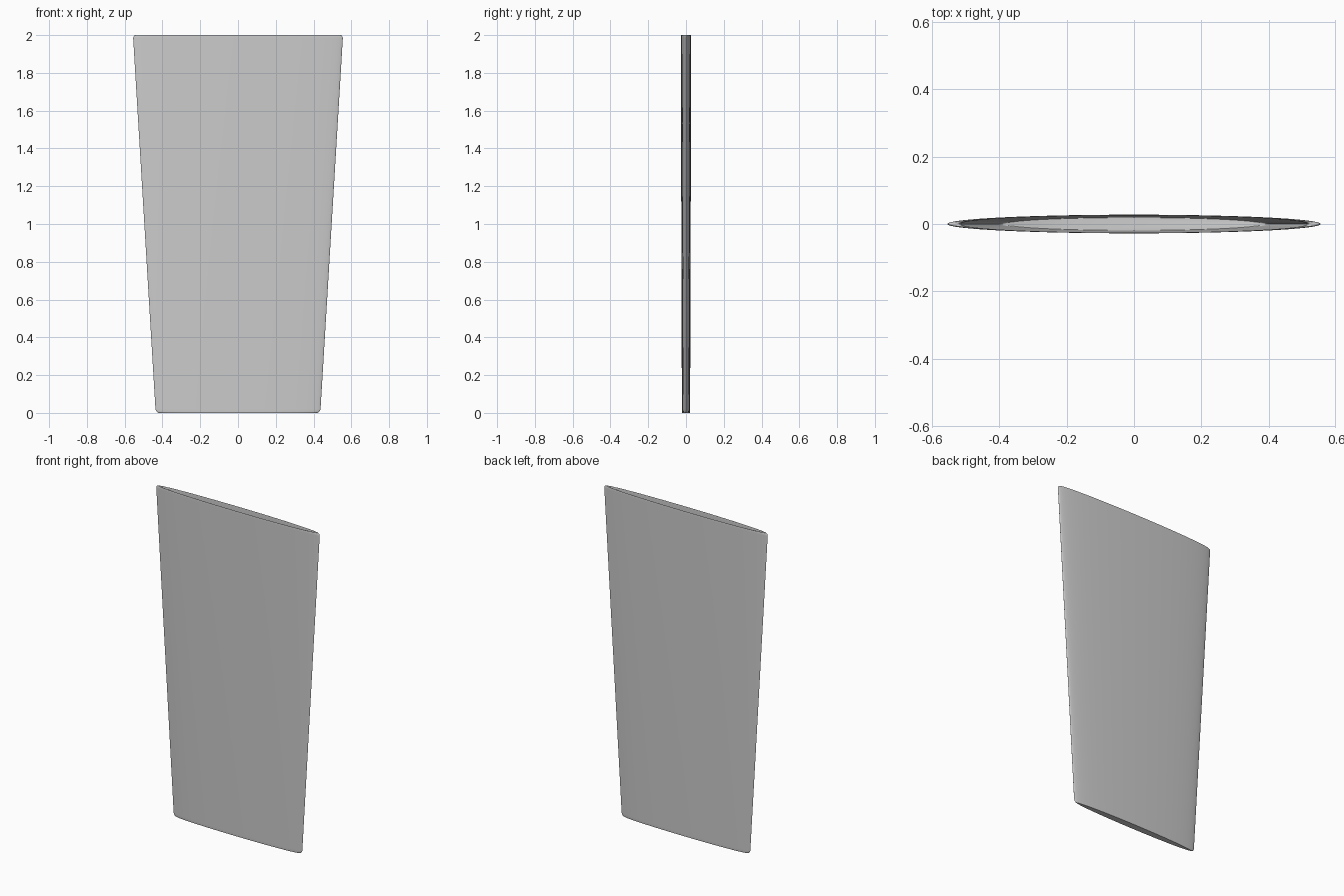
import bpy, bmesh, math

if "Cube" in bpy.data.objects:
    bpy.data.objects.remove(bpy.data.objects["Cube"])

SEG = 96        # sides around the cup
FLAT = 0.05     # depth to width ratio of the oval cup


def arc(cx, cz, r, a0, a1, n=5):
    """Rounded corner as (radius, height) points, angles in degrees."""
    return [(cx + r * math.cos(math.radians(a0 + (a1 - a0) * i / n)),
             cz + r * math.sin(math.radians(a0 + (a1 - a0) * i / n)))
            for i in range(n + 1)]


# Half section: underside, outer wall, rolled rim, inner wall, inner floor
profile = (arc(0.415, 0.022, 0.022, -90, -3)
           + arc(0.54, 1.985, 0.015, -3, 90)
           + arc(0.53, 1.985, 0.015, 90, 177)
           + arc(0.38, 0.062, 0.022, -3, -90))

# Revolve the section and squash it into an oval
bm = bmesh.new()
rings = []
for r, z in profile:
    rings.append([bm.verts.new((r * math.cos(2 * math.pi * i / SEG),
                                r * math.sin(2 * math.pi * i / SEG) * FLAT, z))
                  for i in range(SEG)])
for a, b in zip(rings, rings[1:]):
    for i in range(SEG):
        j = (i + 1) % SEG
        bm.faces.new((a[i], a[j], b[j], b[i]))

# Close the underside and the inner floor
bm.faces.new(rings[0][::-1])
bm.faces.new(rings[-1])
bmesh.ops.recalc_face_normals(bm, faces=bm.faces)

mesh = bpy.data.meshes.new("flattened_cup")
bm.to_mesh(mesh)
bm.free()
cup = bpy.data.objects.new("flattened_cup", mesh)
bpy.context.collection.objects.link(cup)

# Smooth walls, crisp rim
bpy.context.view_layer.objects.active = cup
cup.select_set(True)
bpy.ops.object.shade_smooth_by_angle(angle=math.radians(40))
